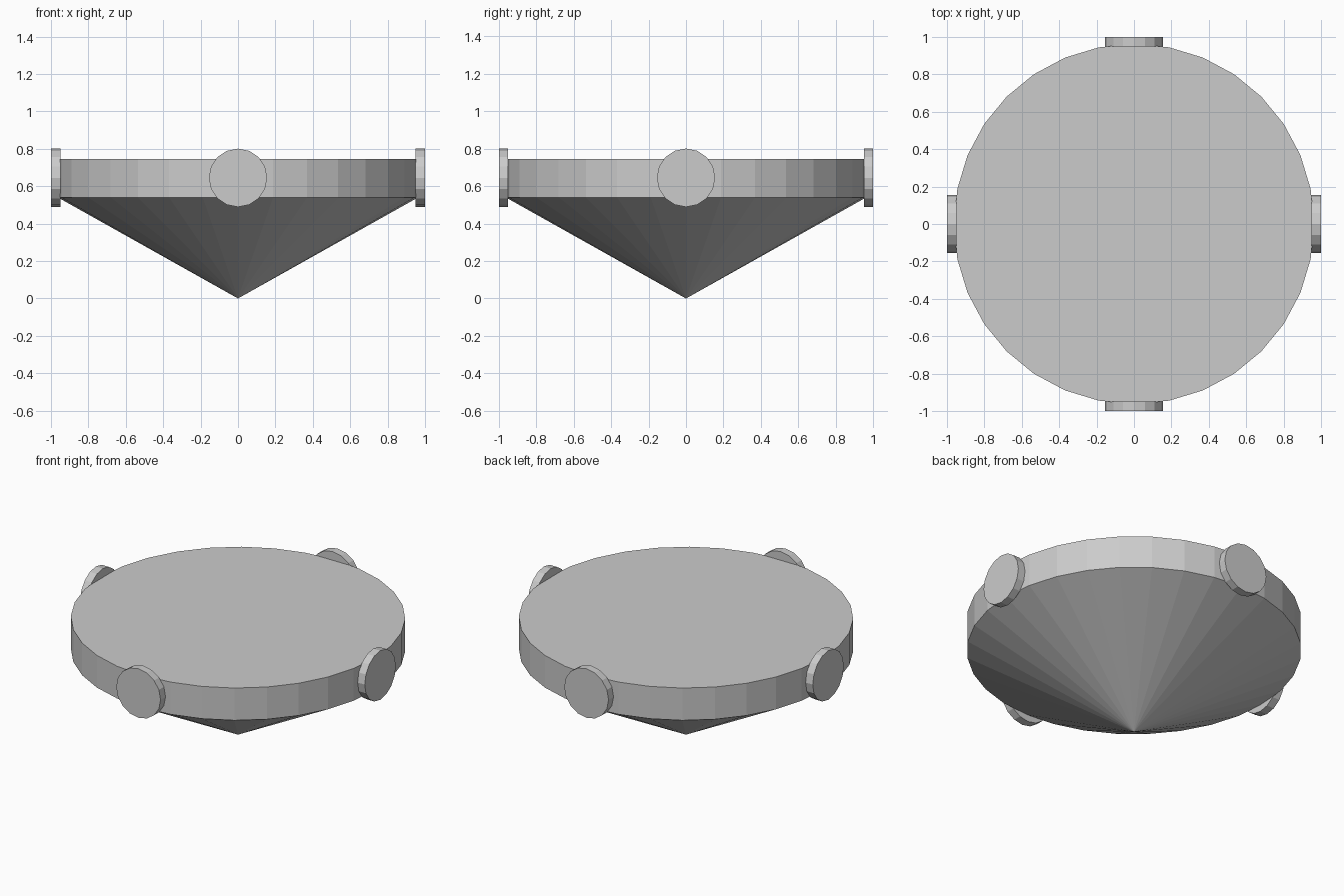
import bpy
from math import pi, sin, cos

if "Cube" in bpy.data.objects:
    bpy.data.objects.remove(bpy.data.objects["Cube"])

R = 0.963          # body radius
Z_RIM, Z_TOP = 0.54, 0.745


def name_it(name):
    ob = bpy.context.object
    ob.name = name
    ob.data.name = name
    return ob


# Flat round top slab
bpy.ops.mesh.primitive_cylinder_add(
    vertices=32, radius=R, depth=Z_TOP - Z_RIM,
    end_fill_type='NGON', location=(0, 0, (Z_TOP + Z_RIM) / 2))
name_it("top_disc")

# Cone tapering to a point on the ground
bpy.ops.mesh.primitive_cone_add(
    vertices=32, radius1=R, radius2=0, depth=Z_RIM,
    location=(0, 0, Z_RIM / 2), rotation=(pi, 0, 0))
name_it("lower_cone")

# Four round side studs
for i, side in enumerate(("right", "back", "left", "front")):
    a = i * pi / 2
    bpy.ops.mesh.primitive_cylinder_add(
        vertices=16, radius=0.156, depth=0.05,
        location=(0.975 * cos(a), 0.975 * sin(a), 0.645),
        rotation=(0, pi / 2, a))
    name_it(side + "_stud")
